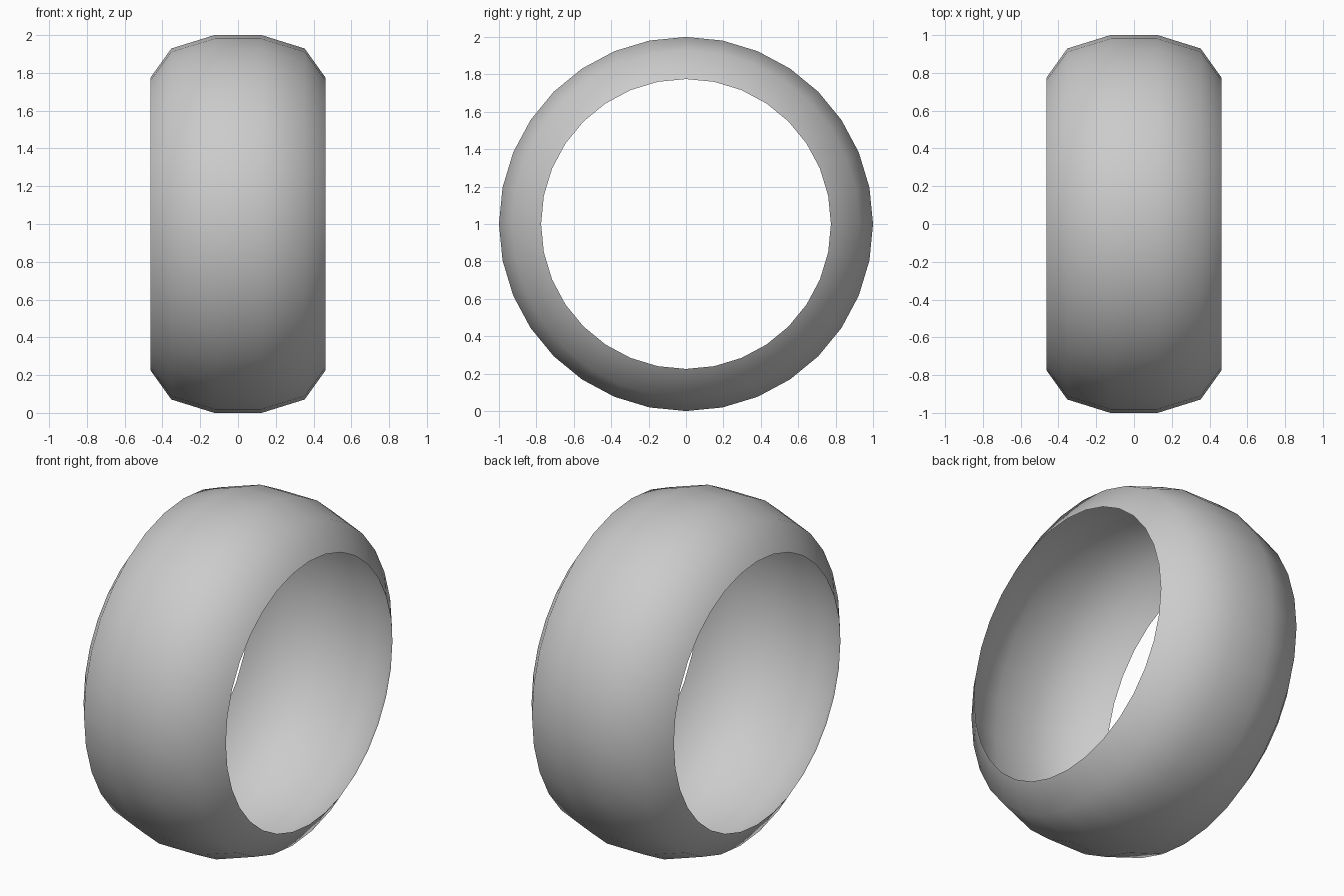
import bpy, bmesh
from math import cos, sin, tau

if "Cube" in bpy.data.objects:
    bpy.data.objects.remove(bpy.data.objects["Cube"])

SIDES = 32
# Tyre cross-section, half of it: (x, radius), from side opening to tread
half = [(0.463, 0.775), (0.353, 0.929), (0.125, 1.0)]
profile = [(-x, r) for x, r in half] + half[::-1]

# Open tyre shell: profile spun about the x axis
bm = bmesh.new()
rings = [[bm.verts.new((x, r * cos(tau * i / SIDES), 1 + r * sin(tau * i / SIDES)))
          for i in range(SIDES)] for x, r in profile]
for a, b in zip(rings, rings[1:]):
    for i in range(SIDES):
        j = (i + 1) % SIDES
        f = bm.faces.new((a[i], b[i], b[j], a[j]))
        f.smooth = True
        f.normal_update()
        c = f.calc_center_median()
        if f.normal.y * c.y + f.normal.z * (c.z - 1) < 0:
            f.normal_flip()

mesh = bpy.data.meshes.new("tyre")
bm.to_mesh(mesh)
bm.free()
bpy.context.collection.objects.link(bpy.data.objects.new("tyre", mesh))
